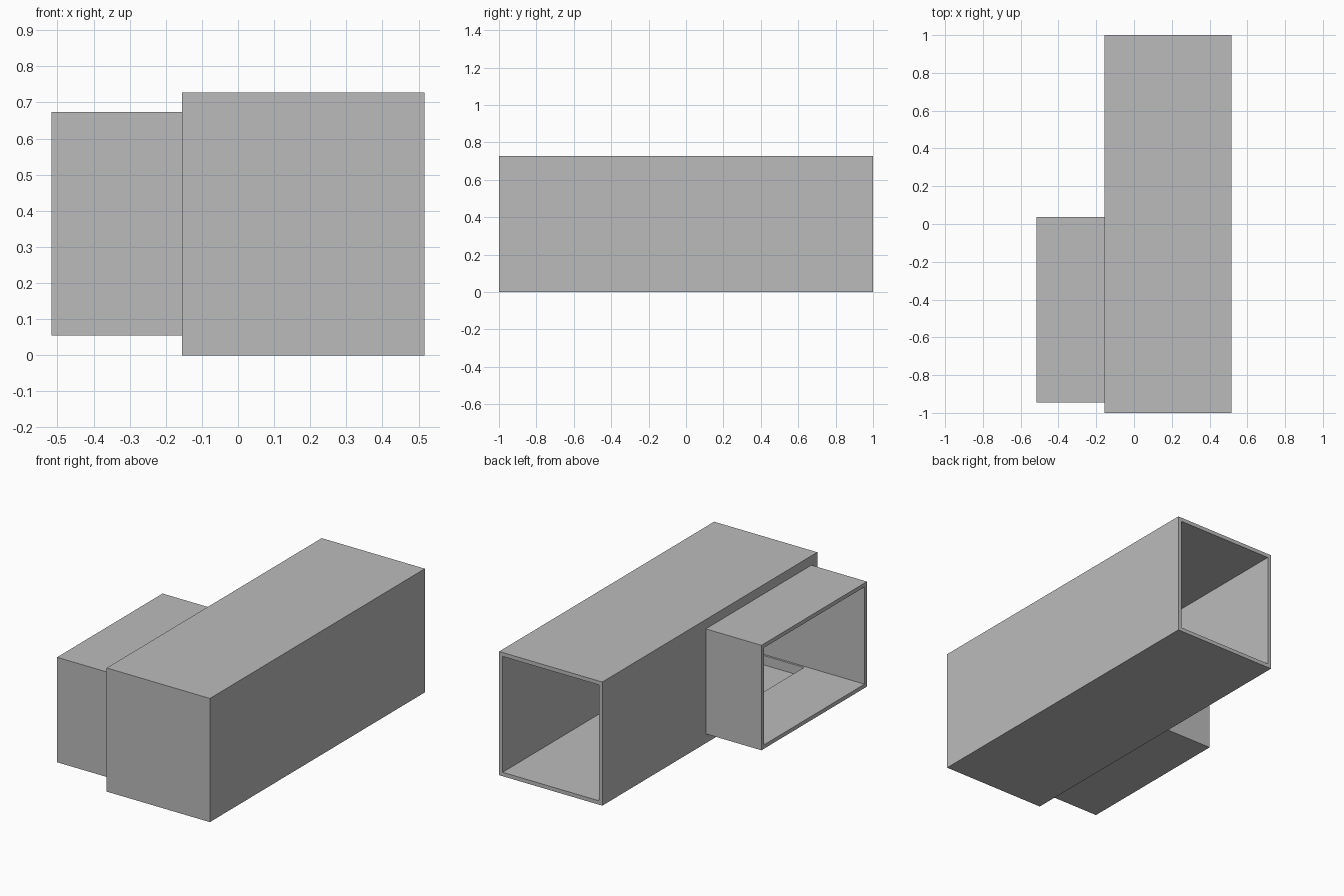
import bpy

if "Cube" in bpy.data.objects:
    bpy.data.objects.remove(bpy.data.objects["Cube"], do_unlink=True)

WALL = 0.023

grey = bpy.data.materials.new("neutral grey")
grey.use_nodes = True
colour = (0.5, 0.5, 0.5, 1)
grey.diffuse_color = colour
grey.node_tree.nodes["Principled BSDF"].inputs["Base Color"].default_value = colour


def box(name, low, high):
    """Axis-aligned box between two opposite corners."""
    centre = [(a + b) / 2 for a, b in zip(low, high)]
    bpy.ops.mesh.primitive_cube_add(size=1, location=centre)
    ob = bpy.context.object
    ob.name = name
    ob.scale = [b - a for a, b in zip(low, high)]
    bpy.ops.object.transform_apply(location=True, rotation=False, scale=True)
    ob.data.materials.append(grey)
    return ob


def combine(target, other, operation):
    """Apply a boolean and discard the helper."""
    other.hide_render = True
    mod = target.modifiers.new(operation.lower(), 'BOOLEAN')
    mod.operation = operation
    mod.solver = 'EXACT'
    mod.object = other
    bpy.context.view_layer.objects.active = target
    bpy.ops.object.modifier_apply(modifier=mod.name)
    bpy.data.objects.remove(other, do_unlink=True)


# Outer shells: long main duct and the side branch overlapping its wall
body = box("branched_duct", (-0.155, -1, 0), (0.517, 1, 0.728))
branch = box("side_branch", (-0.517, -0.945, 0.055), (-0.145, 0.037, 0.673))
combine(body, branch, 'UNION')

# Main cavity, open at the back and closed at the front
main_cavity = box("main_cavity", (-0.155 + WALL, -0.91, WALL),
                  (0.517 - WALL, 1.1, 0.728 - WALL))
combine(body, main_cavity, 'DIFFERENCE')

# Branch cavity, open at the side and passing through into the main duct
branch_cavity = box("branch_cavity", (-0.6, -0.945 + WALL, 0.055 + WALL),
                    (0.4, 0.037 - WALL, 0.673 - WALL))
combine(body, branch_cavity, 'DIFFERENCE')
